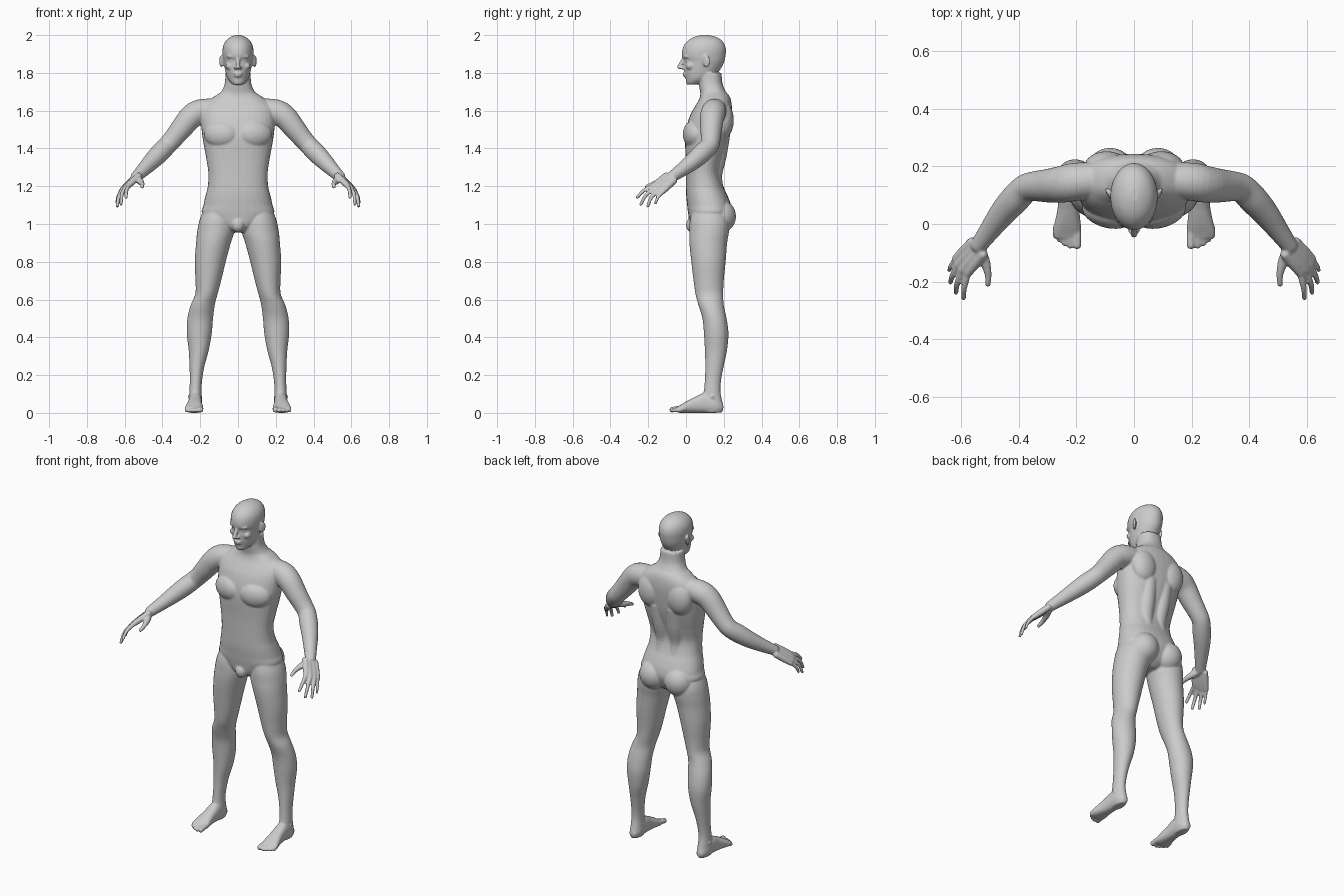
import bpy, bmesh, math
from mathutils import Vector, Matrix

bm = bmesh.new()
SIDES = (1, -1)


def spline(rows, n=4):
    """Catmull-Rom interpolation of rows of numbers."""
    out = []
    for i in range(len(rows) - 1):
        a, b, c, d = (rows[max(0, min(len(rows) - 1, i + k))] for k in (-1, 0, 1, 2))
        for j in range(n):
            t = j / n
            out.append([0.5 * (2 * q + (r - p) * t + (2 * p - 5 * q + 4 * r - s) * t * t
                               + (3 * q - p - 3 * r + s) * t ** 3)
                        for p, q, r, s in zip(a, b, c, d)])
    return out + [list(rows[-1])]


def loft(rings, side=1, power=2.0, n=32):
    """Closed skin over rings given as (centre, u axis, v axis)."""
    loops = []
    for c, u, v in rings:
        loop = []
        for k in range(n):
            a = 2 * math.pi * k / n
            ca, sa = math.cos(a), math.sin(a)
            p = (c + u * math.copysign(abs(ca) ** (2 / power), ca)
                 + v * math.copysign(abs(sa) ** (2 / power), sa))
            loop.append(bm.verts.new((p.x * side, p.y, p.z)))
        loops.append(loop)
    for l0, l1 in zip(loops, loops[1:]):
        for k in range(n):
            m = (k + 1) % n
            bm.faces.new((l0[k], l0[m], l1[m], l1[k]))
    bm.faces.new(loops[0][::-1])
    bm.faces.new(loops[-1])


def stack(rows, side=1, power=2.0):
    """Horizontal sections: z, centre x, half width, front y, back y."""
    loft([(Vector((x, (f + b) / 2, z)), Vector((w, 0, 0)), Vector((0, (b - f) / 2, 0)))
          for z, x, w, f, b in spline(rows)], side, power)


def tube(rows, side=1, n=20):
    """Round limb through points x, y, z, radius with domed ends."""
    pts = [(Vector(r[:3]), r[3]) for r in spline(rows)]
    t0 = (pts[0][0] - pts[1][0]).normalized()
    t1 = (pts[-1][0] - pts[-2][0]).normalized()
    dome = [(math.sin(math.radians(a)), math.cos(math.radians(a))) for a in (30, 60, 82)]
    (p0, r0), (p1, r1) = pts[0], pts[-1]
    pts = ([(p0 + t0 * r0 * s * .7, r0 * c) for s, c in reversed(dome)] + pts
           + [(p1 + t1 * r1 * s * .7, r1 * c) for s, c in dome])
    rings = []
    for i, (p, r) in enumerate(pts):
        t = (pts[min(i + 1, len(pts) - 1)][0] - pts[max(i - 1, 0)][0]).normalized()
        u = t.cross(Vector((.83, .55, .1))).normalized()
        rings.append((p, u * r, t.cross(u) * r))
    loft(rings, side, n=n)


def blob(x, y, z, rx, ry, rz, side=1, turn=0):
    """Ellipsoid, optionally turned about z."""
    m = (Matrix.Translation((x * side, y, z)) @ Matrix.Rotation(turn * side, 4, 'Z')
         @ Matrix.Diagonal((rx, ry, rz, 1)))
    bmesh.ops.create_uvsphere(bm, u_segments=24, v_segments=16, radius=1, matrix=m)


# trunk and neck
stack([(.955, 0, .05, .06, .17), (.985, 0, .10, .025, .21), (1.05, 0, .188, .012, .24),
       (1.10, 0, .183, .006, .238), (1.15, 0, .172, .001, .22), (1.2, 0, .16, .0, .198),
       (1.27, 0, .157, .0, .182), (1.34, 0, .167, -.001, .195), (1.40, 0, .178, -.004, .213),
       (1.46, 0, .188, -.005, .228), (1.52, 0, .195, .004, .237), (1.58, 0, .198, .024, .243),
       (1.62, 0, .19, .046, .243), (1.655, 0, .155, .067, .238), (1.68, 0, .118, .075, .228),
       (1.70, 0, .09, .075, .212), (1.74, 0, .071, .068, .194), (1.80, 0, .066, .065, .188)],
      power=2.3)
blob(0, .035, .995, .035, .035, .04)

# head
stack([(1.738, 0, .022, .006, .05), (1.746, 0, .036, .001, .085), (1.77, 0, .055, -.002, .135),
       (1.80, 0, .065, -.009, .168), (1.84, 0, .073, -.012, .195), (1.865, 0, .078, -.010, .204),
       (1.888, 0, .081, -.021, .209), (1.92, 0, .082, -.02, .212), (1.95, 0, .076, -.009, .205),
       (1.975, 0, .06, .015, .186), (1.991, 0, .038, .045, .157), (2.0, 0, .016, .08, .122)])
# nose, lips and chin
tube([(0, -.008, 1.882, .009), (0, -.024, 1.853, .011), (0, -.037, 1.829, .012)])
blob(0, -.007, 1.796, .024, .012, .006)
blob(0, -.005, 1.784, .021, .012, .006)
blob(0, .017, 1.757, .026, .018, .017)

# palm and fingers: knuckle, middle joint, tip
FINGERS = [((.578, -.172, 1.203), (.590, -.222, 1.178), (.592, -.259, 1.140)),
           ((.598, -.163, 1.190), (.615, -.210, 1.155), (.619, -.240, 1.102)),
           ((.613, -.145, 1.178), (.632, -.183, 1.142), (.638, -.203, 1.092)),
           ((.620, -.122, 1.172), (.637, -.148, 1.142), (.643, -.162, 1.108))]

for s in SIDES:
    # face sides: brow, eye, nostril, cheek, ear
    blob(.032, .0, 1.886, .028, .013, .008, s, .3)
    blob(.032, .013, 1.864, .016, .015, .012, s)
    blob(.012, -.021, 1.826, .010, .011, .008, s)
    blob(.042, .022, 1.836, .024, .022, .02, s)
    blob(.088, .108, 1.862, .008, .021, .034, s, -.45)
    # chest, shoulder blade, back muscle, buttock
    blob(.09, .038, 1.475, .092, .052, .072, s, .25)
    blob(.095, .195, 1.55, .08, .058, .10, s)
    tube([(.045, .165, 1.14, .045), (.045, .146, 1.25, .045), (.05, .165, 1.36, .05),
          (.055, .185, 1.48, .05)], s)
    blob(.083, .182, 1.04, .085, .083, .088, s)
    # leg
    stack([(1.08, .10, .08, .035, .21), (1.02, .112, .092, .021, .23),
           (.96, .118, .098, .018, .228), (.90, .13, .092, .018, .218),
           (.80, .147, .082, .028, .21), (.70, .157, .068, .04, .2),
           (.63, .167, .059, .05, .197), (.57, .187, .064, .066, .2),
           (.50, .2, .068, .087, .215), (.42, .205, .066, .095, .225),
           (.33, .208, .053, .1, .217), (.25, .217, .04, .102, .2),
           (.18, .222, .033, .1, .187), (.12, .225, .032, .095, .182),
           (.07, .225, .034, .085, .19), (.03, .225, .034, .08, .199),
           (.002, .225, .026, .09, .19)], s)
    blob(.228, .14, .085, .038, .018, .018, s)
    # foot: y, centre x, half width, bottom, top
    loft([(Vector((x, y, (a + b) / 2)), Vector((w, 0, 0)), Vector((0, 0, (b - a) / 2)))
          for y, x, w, a, b in spline(
              [(.195, .225, .018, .012, .045), (.16, .225, .034, 0, .08),
               (.10, .226, .036, 0, .105), (.05, .228, .038, 0, .085),
               (0, .231, .046, 0, .06), (-.03, .233, .05, 0, .042),
               (-.05, .233, .044, .004, .03)])], s, 2.4)
    # toes
    for x, y, r in ((.198, -.077, .015), (.222, -.078, .0105), (.241, -.070, .010),
                    (.258, -.058, .0095), (.273, -.044, .009)):
        tube([(x, -.01, .024, r), (x, y + .03, .021, r), (x, y, r + .001, r)], s, 14)
    # arm
    tube([(.11, .155, 1.605, .06), (.20, .147, 1.594, .066), (.25, .138, 1.565, .064),
          (.30, .133, 1.505, .058), (.345, .131, 1.45, .052), (.378, .122, 1.413, .050),
          (.415, .085, 1.375, .051), (.455, .04, 1.334, .046), (.50, -.02, 1.288, .037),
          (.542, -.078, 1.247, .029)], s, 32)
    # hand
    for i, (k, m, t) in enumerate(FINGERS):
        w = Vector((.542, -.082, 1.245)) + Vector((.012, .014, -.008)) * (i - 1.5)
        r = .0105 if i < 3 else .009
        tube([(*w, .018), (*(w.lerp(Vector(k), .55)), .0175), (*k, .0145)], s, 16)
        tube([(*k, r + .002), (*m, r), (*t, r * .8)], s, 16)
    tube([(.538, -.085, 1.24, .02), (.518, -.13, 1.226, .018), (.507, -.175, 1.212, .0125),
          (.508, -.212, 1.196, .0095)], s, 16)

bmesh.ops.recalc_face_normals(bm, faces=bm.faces[:])
mesh = bpy.data.meshes.new("body")
bm.to_mesh(mesh)
bm.free()
body = bpy.data.objects.new("body", mesh)
bpy.context.collection.objects.link(body)

# fuse the parts into one smooth skin
remesh = body.modifiers.new("fuse", 'REMESH')
remesh.mode = 'VOXEL'
remesh.voxel_size = .005
remesh.use_smooth_shade = True
soft = body.modifiers.new("soften", 'SMOOTH')
soft.factor = .5
soft.iterations = 5
